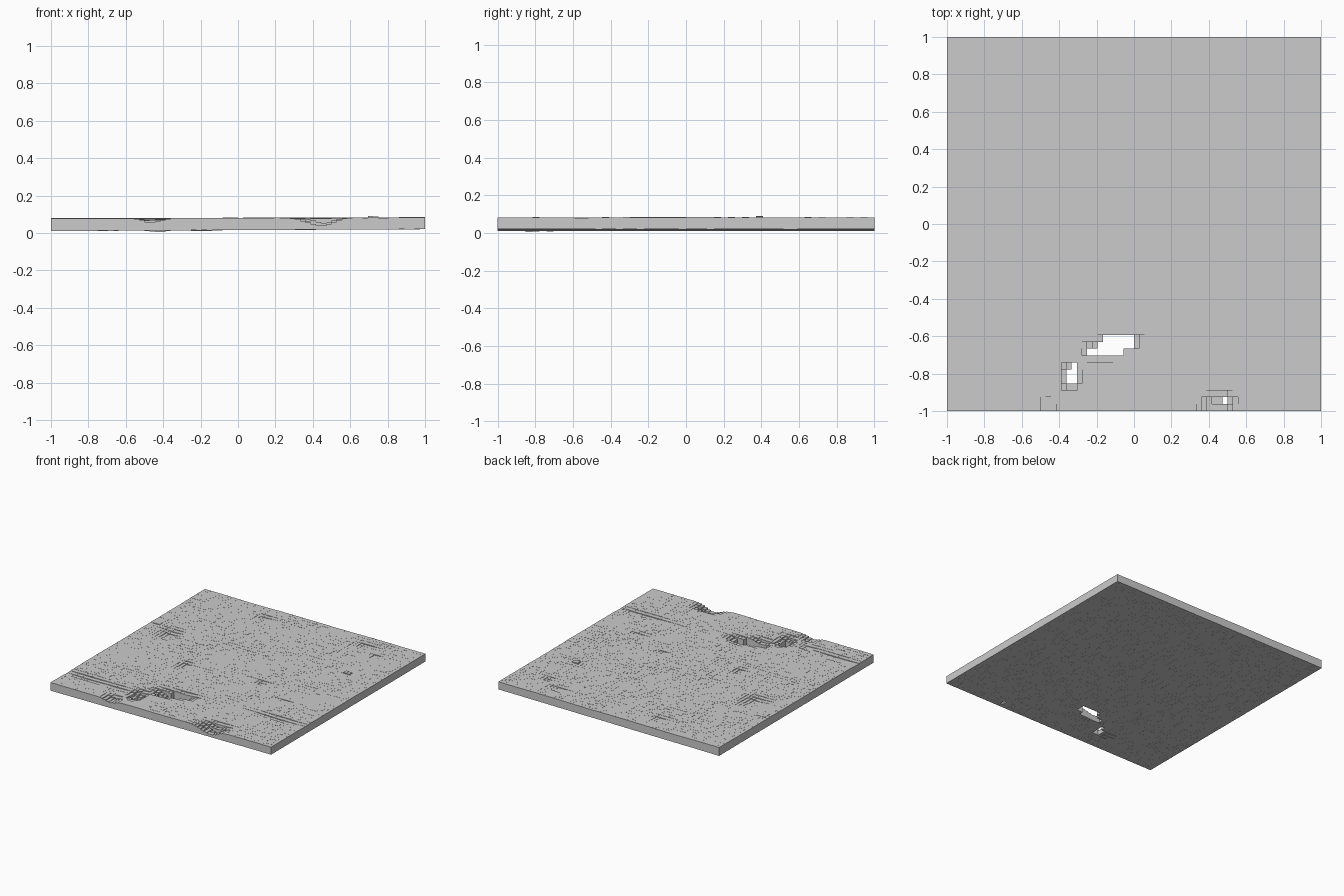
import bpy, math, random
from mathutils import Vector, noise

if "Cube" in bpy.data.objects:
    bpy.data.objects.remove(bpy.data.objects["Cube"])

random.seed(4)
NX, NY = 72, 54                      # columns across x and y
DX, DY = 2 / NX, 2 / NY

# dips and bumps of the ground: x, y, radius x, radius y, height change
FEATURES = [
    (-0.46, -0.96, .06, .06, -.024), (-0.34, -0.81, .045, .065, -.060),
    (-0.19, -0.68, .07, .045, -.058), (-0.06, -0.63, .08, .04, -.054),
    (0.46, -0.95, .075, .05, -.054), (0.38, -1.0, .07, .05, -.018),
    (-0.75, 0.18, .08, .09, -.014), (-0.80, -0.79, .20, .04, -.010),
    (-0.52, -0.83, .09, .06, -.010), (0.76, -0.57, .20, .04, -.009),
    (0.57, 0.85, .08, .04, -.008), (-0.35, 0.84, .06, .04, -.007),
    (0.72, 0.75, .03, .03, -.008), (0.72, 0.39, .025, .025, .010),
    (-0.35, -0.18, .04, .05, -.010), (0.30, -0.12, .04, .03, -.007),
    (0.62, -0.28, .07, .03, -.005), (-0.95, 0.33, .06, .03, .004),
]
# open holes right through the slab: x0, x1, y0, y1
HOLES = [(-.25, -.15, -.72, -.66), (-.20, -.06, -.69, -.64),
         (-.16, .01, -.65, -.61), (-.365, -.305, -.86, -.79),
         (-.335, -.305, -.79, -.75), (.47, .50, -.965, -.92)]
# small lumps hanging below the underside
LUMPS = [(-0.42, -0.82, .05, .03, -.010), (-0.20, -0.73, .06, .025, -.006)]


def bumps(items, x, y):
    return sum(h * math.exp(-((x - a) / rx) ** 2 - ((y - b) / ry) ** 2)
               for a, b, rx, ry, h in items)


def column(i, j):
    """Bottom and top of one column, or None in a hole."""
    if not (0 <= i < NX and 0 <= j < NY):
        return None
    x, y = -1 + (i + .5) * DX, -1 + (j + .5) * DY
    if any(a < x < b and c < y < d for a, b, c, d in HOLES):
        return None
    n = noise.noise(Vector((x * 3.5, y * 3.5, 1.7)))
    top = .080 + .003 * x + .003 * n + random.uniform(-.0006, .0006)
    top += bumps(FEATURES, x, y)
    bot = .0155 + .005 * x + random.uniform(-.0004, .0004) + bumps(LUMPS, x, y)
    return max(bot, 0), max(top, bot + .003)


cells = {(i, j): column(i, j) for i in range(-1, NX + 1) for j in range(-1, NY + 1)}
verts, faces, index = [], [], {}


def vert(i, j, z):
    key = (i, j, round(z, 6))
    if key not in index:
        index[key] = len(verts)
        verts.append((-1 + i * DX, -1 + j * DY, z))
    return index[key]


def wall(p, q, z0, z1):
    if z1 - z0 > 1e-5:
        faces.append([vert(*p, z0), vert(*q, z0), vert(*q, z1), vert(*p, z1)])


for (i, j), c in cells.items():
    if c is None:
        continue
    lo, hi = c
    ring = [(i, j), (i + 1, j), (i + 1, j + 1), (i, j + 1)]
    faces.append([vert(*p, hi) for p in ring])
    faces.append([vert(*p, lo) for p in reversed(ring)])
    # step walls exposed beside each neighbour
    for k, (di, dj) in enumerate([(0, -1), (1, 0), (0, 1), (-1, 0)]):
        p, q = ring[k], ring[(k + 1) % 4]
        other = cells[(i + di, j + dj)]
        if other is None:
            wall(p, q, lo, hi)
        else:
            wall(p, q, max(lo, other[1]), hi)
            wall(p, q, lo, min(hi, other[0]))

mesh = bpy.data.meshes.new("terrain_slab")
mesh.from_pydata(verts, [], faces)
mesh.update()
slab = bpy.data.objects.new("terrain_slab", mesh)
bpy.context.collection.objects.link(slab)
